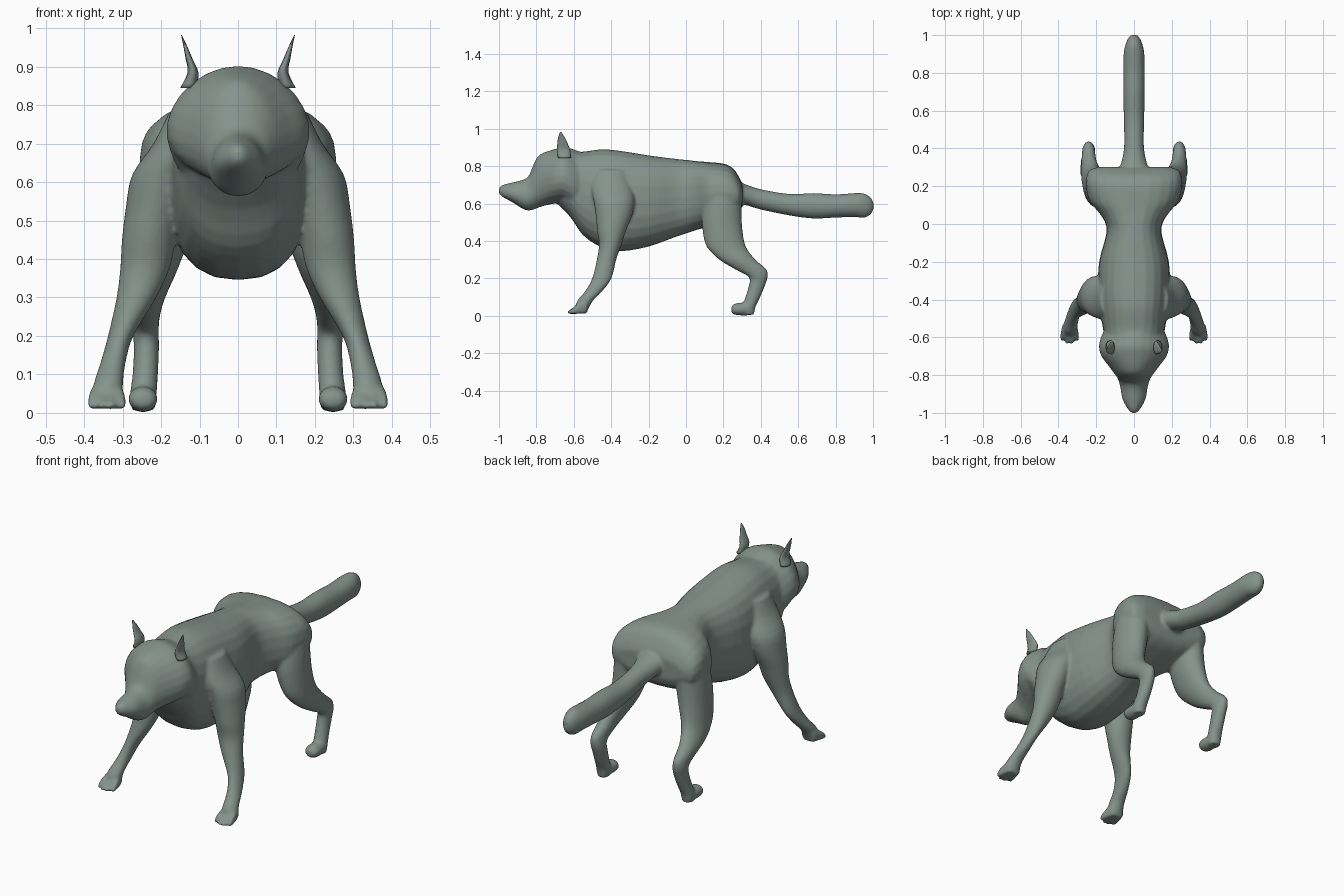
import bpy, bmesh, math

fur = bpy.data.materials.new("grey_green_fur")
fur.diffuse_color = (0.235, 0.29, 0.264, 1)


def spline(rows, steps):
    """Catmull-Rom interpolation of rows of numbers."""
    out = []
    for i in range(len(rows) - 1):
        p0, p1 = rows[max(i - 1, 0)], rows[i]
        p2, p3 = rows[i + 1], rows[min(i + 2, len(rows) - 1)]
        for s in range(steps):
            t = s / steps
            out.append([b + 0.5 * t * (c - a + t * (2*a - 5*b + 4*c - d + t * (3*(b - c) + d - a)))
                        for a, b, c, d in zip(p0, p1, p2, p3)])
    return out + [list(rows[-1])]


def loft(name, rows, upright=False, power=2.0, taper=0.0, sides=24, steps=3):
    """Rows are (x, y, z, half width, half depth); rings lie flat if upright, else face y."""
    bm = bmesh.new()
    rings = []
    for x, y, z, a, b in spline(rows, steps):
        ring = []
        for k in range(sides):
            t = 2 * math.pi * k / sides
            c, s = math.cos(t), math.sin(t)
            u = a * math.copysign(abs(c) ** (2 / power), c) * (1 - taper * s)
            v = b * math.copysign(abs(s) ** (2 / power), s)
            ring.append(bm.verts.new((x + u, y + v, z) if upright else (x + u, y, z + v)))
        rings.append(ring)
    for r, q in zip(rings, rings[1:]):
        for k in range(sides):
            j = (k + 1) % sides
            bm.faces.new((r[k], r[j], q[j], q[k]))
    bm.faces.new(rings[0])
    bm.faces.new(rings[-1])
    bmesh.ops.recalc_face_normals(bm, faces=bm.faces[:])
    me = bpy.data.meshes.new(name)
    bm.to_mesh(me)
    bm.free()
    me.materials.append(fur)
    me.shade_smooth()
    ob = bpy.data.objects.new(name, me)
    bpy.context.collection.objects.link(ob)
    return ob


def along(profile):
    """(y, top, bottom, half width) to loft rows on the centre line."""
    return [(0, y, (t + b) / 2, w, (t - b) / 2) for y, t, b, w in profile]


def side(rows, s):
    return [(s * r[0], *r[1:]) for r in rows]


# torso from neck to rump
parts = [loft("torso", along([
    (-.72, .84, .63, .11), (-.62, .875, .53, .15), (-.55, .878, .43, .165),
    (-.45, .89, .365, .18), (-.35, .882, .345, .19), (-.2, .858, .37, .185),
    (-.06, .84, .42, .148), (0, .834, .44, .15), (.06, .827, .46, .185),
    (.12, .822, .475, .235), (.2, .814, .5, .255), (.25, .79, .52, .252),
    (.285, .74, .55, .235), (.302, .70, .59, .19)]), power=2.4)]

# head with muzzle
parts.append(loft("head", along([
    (-1.0, .686, .655, .014), (-.98, .70, .635, .032), (-.93, .713, .608, .06),
    (-.87, .728, .57, .071), (-.84, .75, .563, .078), (-.815, .81, .568, .088),
    (-.79, .855, .578, .105), (-.75, .877, .59, .135), (-.70, .892, .60, .172),
    (-.65, .902, .60, .185), (-.60, .89, .56, .175), (-.55, .87, .55, .15)]), taper=.12))

# tail
parts.append(loft("tail", along([
    (.22, .74, .58, .10), (.3, .71, .595, .075), (.4, .677, .568, .053),
    (.55, .652, .537, .054), (.68, .656, .52, .057), (.8, .65, .525, .057),
    (.9, .656, .528, .055), (.95, .655, .524, .045), (.985, .635, .54, .03),
    (1.002, .61, .565, .012)])))

FRONT_LEG = [
    (.125, -.40, .78, .055, .09), (.15, -.40, .70, .07, .11), (.195, -.385, .62, .08, .11),
    (.215, -.385, .54, .076, .098), (.232, -.398, .45, .07, .076), (.241, -.405, .38, .065, .06),
    (.264, -.425, .30, .052, .052), (.305, -.45, .20, .033, .052), (.325, -.495, .13, .033, .046),
    (.336, -.54, .08, .038, .042), (.34, -.56, .03, .04, .035), (.34, -.562, .012, .036, .03)]
HIND_LEG = [
    (.165, .2, .73, .075, .07), (.172, .2, .65, .08, .095), (.183, .192, .55, .077, .105),
    (.195, .195, .46, .07, .107), (.215, .215, .37, .057, .105), (.235, .275, .30, .046, .097),
    (.24, .345, .25, .037, .085), (.24, .385, .21, .034, .052), (.238, .382, .17, .033, .044),
    (.241, .357, .10, .033, .04), (.246, .337, .05, .035, .036), (.247, .333, .006, .03, .03)]
HIND_FOOT = [
    (.247, .365, .036, .022, .024), (.247, .33, .036, .034, .034), (.247, .28, .036, .038, .033),
    (.247, .255, .035, .034, .027), (.247, .242, .033, .02, .015)]

for s, tag in ((-1, "right"), (1, "left")):
    parts.append(loft(tag + "_front_leg", side(FRONT_LEG, s), upright=True))
    parts.append(loft(tag + "_hind_leg", side(HIND_LEG, s), upright=True))
    parts.append(loft(tag + "_hind_foot", side(HIND_FOOT, s)))
    # four fanned toes on each front foot
    for i in range(4):
        x0, x1 = .318 + .015 * i, .304 + .0245 * i
        tip = -.632 if i in (1, 2) else -.618
        parts.append(loft(f"{tag}_toe_{i + 1}", side([
            (x0, -.53, .05, .015, .035), (x0 * .4 + x1 * .6, -.57, .04, .015, .03),
            (x1, -.605, .026, .014, .017), (x1, tip, .018, .009, .009)], s), sides=12))
    # thin pointed ear
    loft(tag + "_ear", side([
        (.128, -.65, .845, .022, .034), (.117, -.655, .885, .014, .036),
        (.127, -.66, .92, .009, .028), (.137, -.666, .953, .005, .018),
        (.147, -.67, .982, .001, .004)], s), upright=True, sides=12)

# fuse the body parts into one continuous skin
with bpy.context.temp_override(active_object=parts[0], object=parts[0],
                               selected_objects=parts, selected_editable_objects=parts):
    bpy.ops.object.join()
body = parts[0]
body.name = "animal_body"
fuse = body.modifiers.new("fuse", 'REMESH')
fuse.mode = 'VOXEL'
fuse.voxel_size = 0.008
fuse.use_smooth_shade = True
soften = body.modifiers.new("soften", 'SMOOTH')
soften.factor = 0.5
soften.iterations = 4
